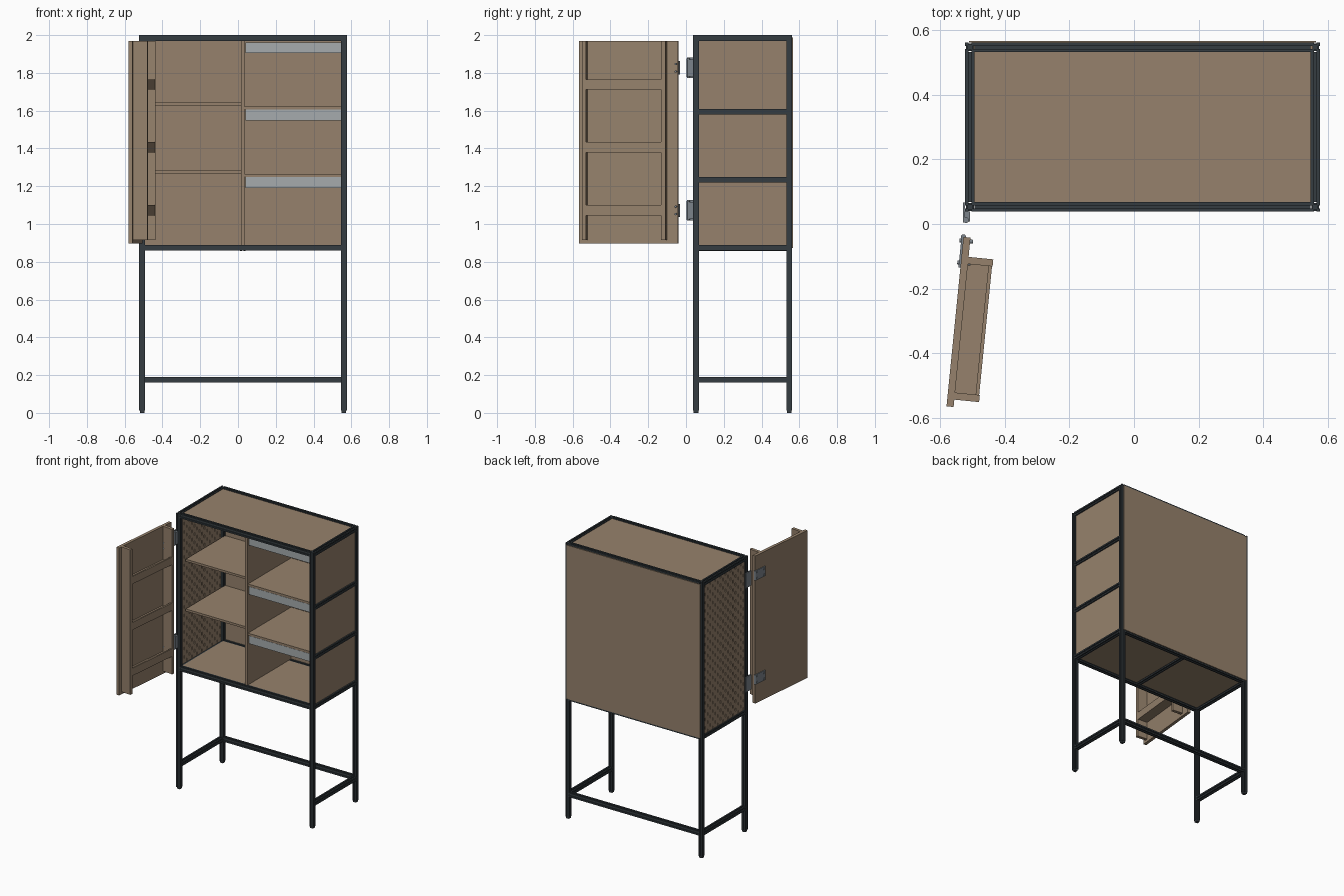
import bpy, bmesh, math
from mathutils import Matrix, Vector

if "Cube" in bpy.data.objects:
    bpy.data.objects.remove(bpy.data.objects["Cube"])


def material(name, rgb):
    m = bpy.data.materials.new(name)
    m.diffuse_color = (*rgb, 1)
    m.use_nodes = True
    m.node_tree.nodes["Principled BSDF"].inputs["Base Color"].default_value = m.diffuse_color
    return m


WOOD = material("brown wood", (0.305, 0.222, 0.150))
DARK = material("dark frame", (0.036, 0.046, 0.053))
SILVER = material("silver strip", (0.38, 0.41, 0.42))
STEEL = material("hinge steel", (0.20, 0.23, 0.26))


def finish(bm, name, mat, matrix=None):
    if matrix:
        bm.transform(matrix)
    bmesh.ops.recalc_face_normals(bm, faces=bm.faces)
    me = bpy.data.meshes.new(name)
    bm.to_mesh(me)
    bm.free()
    me.materials.append(mat)
    ob = bpy.data.objects.new(name, me)
    bpy.context.collection.objects.link(ob)
    return ob


def box(name, xr, yr, zr, mat=WOOD, matrix=None):
    bm = bmesh.new()
    lo, hi = Vector((xr[0], yr[0], zr[0])), Vector((xr[1], yr[1], zr[1]))
    bmesh.ops.create_cube(bm, size=1)
    for v in bm.verts:
        v.co = (lo + hi) / 2 + v.co * (hi - lo)
    return finish(bm, name, mat, matrix)


def cylinder(name, centre, radius, length, mat, axis="Z", matrix=None):
    bm = bmesh.new()
    bmesh.ops.create_cone(bm, cap_ends=True, segments=12, radius1=radius,
                          radius2=radius, depth=length)
    if axis != "Z":
        bm.transform(Matrix.Rotation(math.pi / 2, 4, "Y" if axis == "X" else "X"))
    bm.transform(Matrix.Translation(centre))
    return finish(bm, name, mat, matrix)


H = 0.015  # half width of the slotted bar


def bar(name, start, end):
    """Slotted square bar running from start to end."""
    a, d = 0.0045, 0.007
    side = [(-H, -H), (-a, -H), (-a, -H + d), (a, -H + d), (a, -H)]
    start, end = Vector(start), Vector(end)
    bm = bmesh.new()
    pts = []
    for k in range(4):
        rot = Matrix.Rotation(k * math.pi / 2, 2)
        pts += [rot @ Vector(p) for p in side]
    face = bm.faces.new([bm.verts.new((p.x, p.y, 0)) for p in pts])
    new = bmesh.ops.extrude_face_region(bm, geom=[face])["geom"]
    for v in new:
        if isinstance(v, bmesh.types.BMVert):
            v.co.z = (end - start).length
    # a face of the source region is kept as the start cap
    if face.is_valid is False or len([f for f in bm.faces if len(f.verts) == 20]) < 2:
        low = [v for v in bm.verts if abs(v.co.z) < 1e-6]
        bmesh.ops.contextual_create(bm, geom=low)
    turn = (end - start).to_track_quat("Z", "Y").to_matrix().to_4x4()
    return finish(bm, name, DARK, Matrix.Translation(start) @ turn)


# Frame: four posts with feet
XL, XR, YF, YB = -0.508, 0.561, 0.053, 0.547
for x, sx in ((XL, "left"), (XR, "right")):
    for y, sy in ((YF, "front"), (YB, "back")):
        bar(f"post_{sy}_{sx}", (x, y, 0.012), (x, y, 2.0))
        box(f"foot_{sy}_{sx}", (x - 0.012, x + 0.012), (y - 0.012, y + 0.012),
            (0, 0.013), DARK)

# Frame: rails
for z, lvl in ((1.985, "top"), (0.875, "bottom"), (0.175, "low")):
    for y, sy in ((YF, "front"), (YB, "back")):
        if (lvl, sy) != ("low", "front"):
            bar(f"{lvl}_rail_{sy}", (XL + H, y, z), (XR - H, y, z))
    for x, sx in ((XL, "left"), (XR, "right")):
        bar(f"{lvl}_rail_{sx}", (x, YF + H, z), (x, YB - H, z))
for i, z in enumerate((1.595, 1.235)):
    bar(f"side_rail_{i}", (XR, YF + H, z), (XR, YB - H, z))
bar("floor_support_rail", (0.025, YF + H, 0.873), (0.025, YB - H, 0.873))

# Cabinet panels
IX, IY = (XL + H, XR - H), (YF + H, YB - H)
box("top_panel", IX, IY, (1.978, 1.994))
box("floor_panel", IX, IY, (0.876, 0.890))
box("back_panel", (XL - 0.003, XR + 0.003), (0.5615, 0.567), (0.872, 1.988))
box("right_panel", (0.555, 0.566), IY, (0.885, 1.975))
box("divider", (0.016, 0.034), (0.06, 0.56), (0.89, 1.972))

# Shelves
for i, z in enumerate((1.628, 1.267)):
    box(f"left_shelf_{i}", (-0.497, 0.016), (0.11, 0.56), (z, z + 0.016))
for i, z in enumerate((1.607, 1.250)):
    box(f"right_shelf_{i}", (0.034, 0.556), (0.066, 0.56), (z, z + 0.016))

# Silver strips below the top and right shelves
for i, z in enumerate((1.905, 1.548, 1.191)):
    box(f"silver_strip_{i}", (0.040, 0.545), (0.068, 0.076), (z, z + 0.057), SILVER)

# Perforated left panel: staggered vertical slots
bm = bmesh.new()
COLS, ROWS = 16, 36
cw, ch = (IY[1] - IY[0]) / COLS, 1.09 / ROWS


def quad(cy, cz, hw, hh):
    return [bm.verts.new((-0.513, cy + a * hw, cz + b * hh))
            for a, b in ((-1, -1), (1, -1), (1, 1), (-1, 1))]


for c in range(COLS):
    for r in range(ROWS):
        cy, cz = IY[0] + (c + 0.5) * cw, 0.885 + (r + 0.5) * ch
        outer = quad(cy, cz, cw / 2, ch / 2)
        if (c + r) % 2:
            bm.faces.new(outer)
            continue
        inner = quad(cy, cz, 0.004, 0.0105)
        for k in range(4):
            n = (k + 1) % 4
            bm.faces.new((outer[k], outer[n], inner[n], inner[k]))
bmesh.ops.remove_doubles(bm, verts=bm.verts, dist=1e-5)
pegboard = finish(bm, "perforated_left_panel", WOOD)
solid = pegboard.modifiers.new("thickness", "SOLIDIFY")
solid.thickness, solid.offset = 0.008, 0

# Door, swung open: local x runs away from the hinge, local y to the inside
s, c = math.sin(math.radians(5.7)), math.cos(math.radians(5.7))
DOOR = Matrix(((-s, c, 0, -0.528), (-c, -s, 0, -0.040), (0, 0, 1, 0), (0, 0, 0, 1)))
box("door_board", (0, 0.527), (0, 0.022), (0.897, 1.968), WOOD, DOOR)
box("door_stile_hinge_side", (0.060, 0.082), (0.022, 0.099), (0.916, 1.968), WOOD, DOOR)
box("door_stile_outer", (0.482, 0.504), (0.022, 0.099), (0.916, 1.968), WOOD, DOOR)
for i, z in enumerate((1.045, 1.378, 1.711)):
    box(f"door_lip_{i}", (0.082, 0.482), (0.086, 0.097), (z, z + 0.055), WOOD, DOOR)
    box(f"door_rack_shelf_{i}", (0.082, 0.482), (0.022, 0.086), (z, z + 0.016), WOOD, DOOR)

# Hinges: one half on the post, one half on the door
for i, z in enumerate((1.827, 1.072)):
    box(f"post_hinge_plate_{i}", (-0.529, -0.523), (0.004, 0.066),
        (z - 0.054, z + 0.054), STEEL)
    box(f"post_hinge_arm_{i}", (-0.526, -0.508), (0.008, 0.038),
        (z - 0.045, z + 0.045), STEEL)
    cylinder(f"post_hinge_pin_{i}", (-0.520, 0.012, z), 0.009, 0.10, STEEL)
    box(f"door_hinge_leaf_{i}", (-0.004, 0.095), (-0.006, 0.0),
        (z - 0.035, z + 0.035), STEEL, DOOR)
    cylinder(f"door_hinge_pin_{i}", (0.0, 0.0, z), 0.008, 0.07, STEEL, "Z", DOOR)
    for j, dz in enumerate((-0.02, 0.02)):
        for u in (0.012, 0.08):
            cylinder(f"hinge_bolt_{i}_{j}", (u, 0.010, z + dz), 0.006, 0.042,
                     STEEL, "Y", DOOR)
